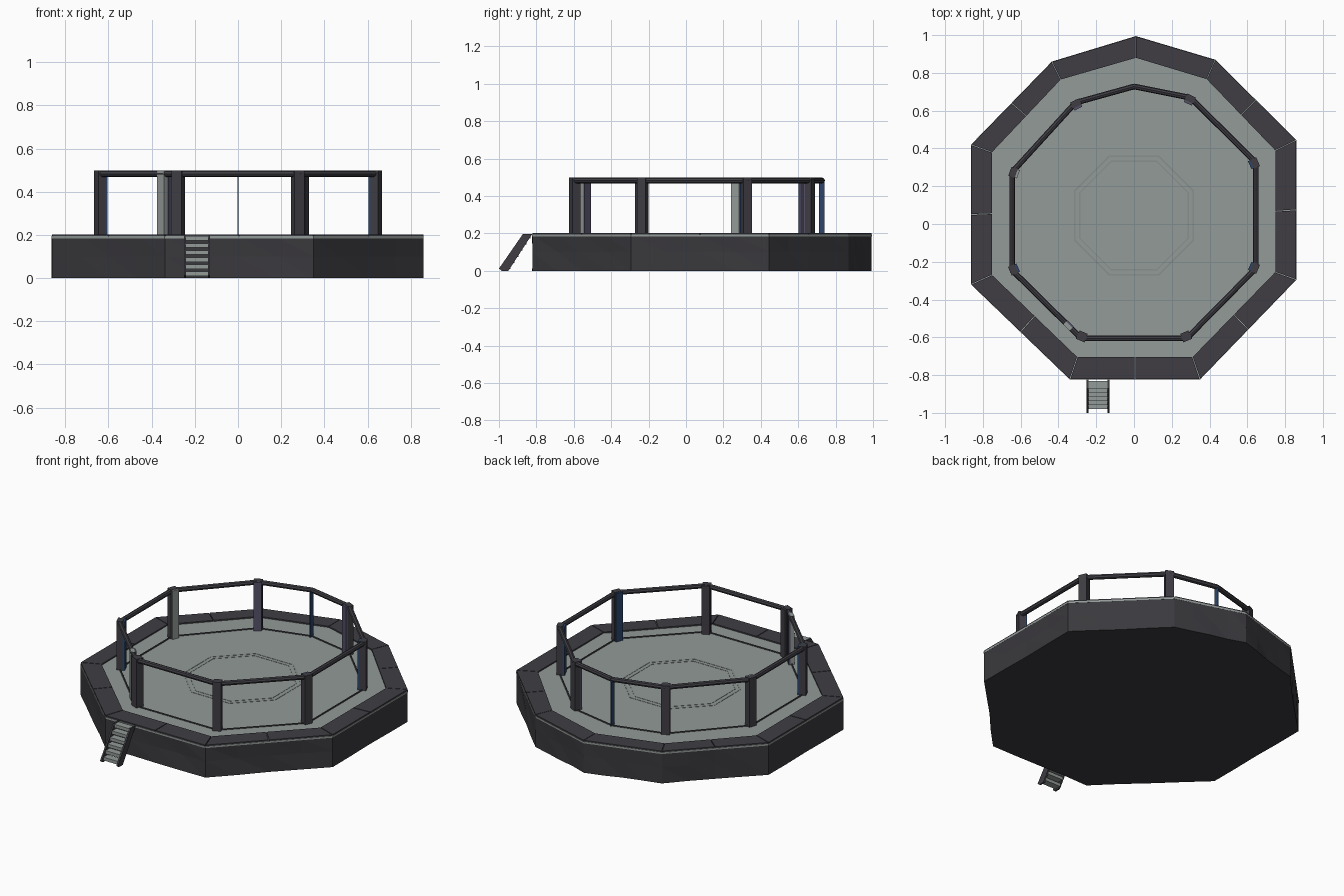
import bpy, bmesh, math, random
from mathutils import Vector, Matrix

if "Cube" in bpy.data.objects:
    bpy.data.objects.remove(bpy.data.objects["Cube"])

random.seed(4)

def mat(name, rgb):
    m = bpy.data.materials.new(name)
    m.diffuse_color = (*rgb, 1)
    m.use_nodes = True
    m.node_tree.nodes["Principled BSDF"].inputs["Base Color"].default_value = m.diffuse_color
    return m

DARK = mat("charcoal vinyl", (0.050, 0.047, 0.057))
BLACK = mat("black skirt", (0.042, 0.040, 0.046))
GREY = mat("canvas grey", (0.29, 0.325, 0.31))
LINE = mat("canvas marking", (0.25, 0.28, 0.265))
BLUE = mat("navy blue", (0.025, 0.06, 0.14))
LAV = mat("dusky violet", (0.09, 0.082, 0.14))

def finish(bm, name, m):
    bmesh.ops.recalc_face_normals(bm, faces=bm.faces)
    me = bpy.data.meshes.new(name)
    bm.to_mesh(me)
    bm.free()
    me.materials.append(m)
    ob = bpy.data.objects.new(name, me)
    bpy.context.collection.objects.link(ob)
    return ob

def add_prism(bm, pts, z0, z1):
    lo = [bm.verts.new((p[0], p[1], z0)) for p in pts]
    hi = [bm.verts.new((p[0], p[1], z1)) for p in pts]
    bm.faces.new(lo)
    bm.faces.new(hi)
    n = len(pts)
    for i in range(n):
        j = (i + 1) % n
        bm.faces.new((lo[i], lo[j], hi[j], hi[i]))

def add_box(bm, loc, size, angle=0.0):
    mx = Matrix.Translation(loc) @ Matrix.Rotation(angle, 4, 'Z') @ Matrix.Diagonal((*size, 1))
    bmesh.ops.create_cube(bm, size=1, matrix=mx)

def box(name, loc, size, m, angle=0.0):
    bm = bmesh.new()
    add_box(bm, loc, size, angle)
    return finish(bm, name, m)

def add_tube(bm, a, b, r, sides=8):
    d = b - a
    mx = Matrix.Translation((a + b) / 2) @ d.to_track_quat('Z', 'Y').to_matrix().to_4x4()
    bmesh.ops.create_cone(bm, cap_ends=True, segments=sides, radius1=r, radius2=r,
                          depth=d.length, matrix=mx)

V = lambda pts: [Vector(p) for p in pts]
# Nine-sided outlines, clockwise from the back corner
OUT = V([(0.01, 0.995), (0.43, 0.87), (0.86, 0.445), (0.86, -0.295), (0.35, -0.823),
         (-0.34, -0.823), (-0.863, -0.32), (-0.863, 0.42), (-0.435, 0.86)])
INN = V([(0.01, 0.88), (0.385, 0.767), (0.748, 0.39), (0.748, -0.255), (0.31, -0.705),
         (-0.30, -0.705), (-0.752, -0.27), (-0.752, 0.38), (-0.388, 0.765)])
CAGE = V([(0, 0.728), (0.30, 0.668), (0.645, 0.325), (0.645, -0.235), (0.28, -0.605),
          (-0.28, -0.605), (-0.645, -0.245), (-0.645, 0.275), (-0.31, 0.642)])
N = 9

# Canvas deck
bm = bmesh.new()
add_prism(bm, OUT, 0.184, 0.194)
finish(bm, "canvas_deck", GREY)

# Skirt with shallow cloth folds, closed underneath
bm = bmesh.new()
path = []
for i in range(N):
    a, b = OUT[i], OUT[(i + 1) % N]
    nrm = Vector((-(b - a).y, (b - a).x)).normalized()
    for k in range(4):
        path.append((a.lerp(b, k / 4), nrm, k == 0))
rings = []
for z, amp in ((0.19, 0.0), (0.10, 0.008), (0.0, 0.008)):
    ring = []
    for p, nrm, corner in path:
        d = 0.002 if corner else random.uniform(0, amp)
        q = p - nrm * d
        ring.append(bm.verts.new((q.x, q.y, z)))
    rings.append(ring)
M = len(path)
for lo, hi in zip(rings[1:], rings):
    for i in range(M):
        j = (i + 1) % M
        bm.faces.new((lo[i], lo[j], hi[j]))
        bm.faces.new((lo[i], hi[j], hi[i]))
bm.faces.new(rings[-1])
bm.faces.new(rings[0])
finish(bm, "skirt", BLACK)

# Border pads: two per side, one on the short back sides
bm = bmesh.new()
for i in range(N):
    j = (i + 1) % N
    cuts = [(0, 1)] if i in (0, 8) else [(0, 0.5), (0.5, 1)]
    for s, e in cuts:
        g = 0.0035
        s1, e1 = s + g, e - g
        o0, o1 = OUT[i].lerp(OUT[j], s1), OUT[i].lerp(OUT[j], e1)
        i0, i1 = INN[i].lerp(INN[j], s1), INN[i].lerp(INN[j], e1)
        add_prism(bm, [o0.lerp(i0, 0.02), o1.lerp(i1, 0.02), i1, i0], 0.190, 0.202)
finish(bm, "border_pads", DARK)

# Faint octagon markings in the middle of the canvas
def octagon(r):
    return [Vector((r * math.cos(math.radians(22.5 + 45 * k)),
                    0.045 + r * math.sin(math.radians(22.5 + 45 * k)))) for k in range(8)]
bm = bmesh.new()
for ro, ri in ((0.345, 0.335), (0.315, 0.308)):
    A, B = octagon(ro), octagon(ri)
    for k in range(8):
        l = (k + 1) % 8
        add_prism(bm, [A[k], A[l], B[l], B[k]], 0.192, 0.1955)
finish(bm, "centre_marking", LINE)

# Top rail and thin sill under the fence
for name, z, r in (("top_rail", 0.483, 0.015), ("fence_sill", 0.196, 0.005)):
    bm = bmesh.new()
    for i in range(N):
        a, b = CAGE[i], CAGE[(i + 1) % N]
        add_tube(bm, Vector((a.x, a.y, z)), Vector((b.x, b.y, z)), r)
        if r > 0.01:
            bmesh.ops.create_icosphere(bm, subdivisions=1, radius=r,
                                       matrix=Matrix.Translation((a.x, a.y, z)))
    finish(bm, name, DARK)

# Padded posts: dark outside, coloured facing plate on the inside
INSIDE = {1: LAV, 2: BLUE, 3: BLUE, 4: DARK, 5: DARK, 6: BLUE, 7: GREY, 8: LAV}
centre = Vector((0, 0.04))
for i, m in INSIDE.items():
    inward = (centre - CAGE[i]).normalized()
    ang = math.atan2(inward.y, inward.x)
    p = CAGE[i] + inward * 0.005
    q = p + inward * 0.024
    box(f"post_{i}", (p.x, p.y, 0.345), (0.036, 0.05, 0.306), DARK, ang)
    box(f"post_pad_{i}", (q.x, q.y, 0.345), (0.012, 0.046, 0.302), m, ang)

# Thin plate post at the back corner
box("back_plate_post", (0, 0.725, 0.34), (0.006, 0.03, 0.29), BLUE)

# Extra gate post beside the stairs
inward = Vector((1, 1)).normalized()
g = Vector((-0.35, -0.54))
box("gate_post", (g.x, g.y, 0.345), (0.022, 0.046, 0.306), GREY, math.pi / 4)
h = g + inward * 0.016
box("gate_post_pad", (h.x, h.y, 0.345), (0.01, 0.046, 0.306), LAV, math.pi / 4)

# Stairs: slanted stringers and open treads
bm = bmesh.new()
prof = [(-0.872, 0.197), (-0.822, 0.197), (-0.95, 0.0), (-0.985, 0.0), (-1.0, 0.012)]
for x in (-0.246, -0.134):
    va = [bm.verts.new((x - 0.005, y, z)) for y, z in prof]
    vb = [bm.verts.new((x + 0.005, y, z)) for y, z in prof]
    bm.faces.new(va)
    bm.faces.new(vb)
    for k in range(5):
        l = (k + 1) % 5
        bm.faces.new((va[k], va[l], vb[l], vb[k]))
finish(bm, "stair_stringers", DARK)
bm = bmesh.new()
for k in range(6):
    t = (k + 0.6) / 6
    add_box(bm, (-0.19, -0.972 + 0.128 * t, 0.197 * t), (0.104, 0.042, 0.02))
finish(bm, "stair_treads", GREY)
